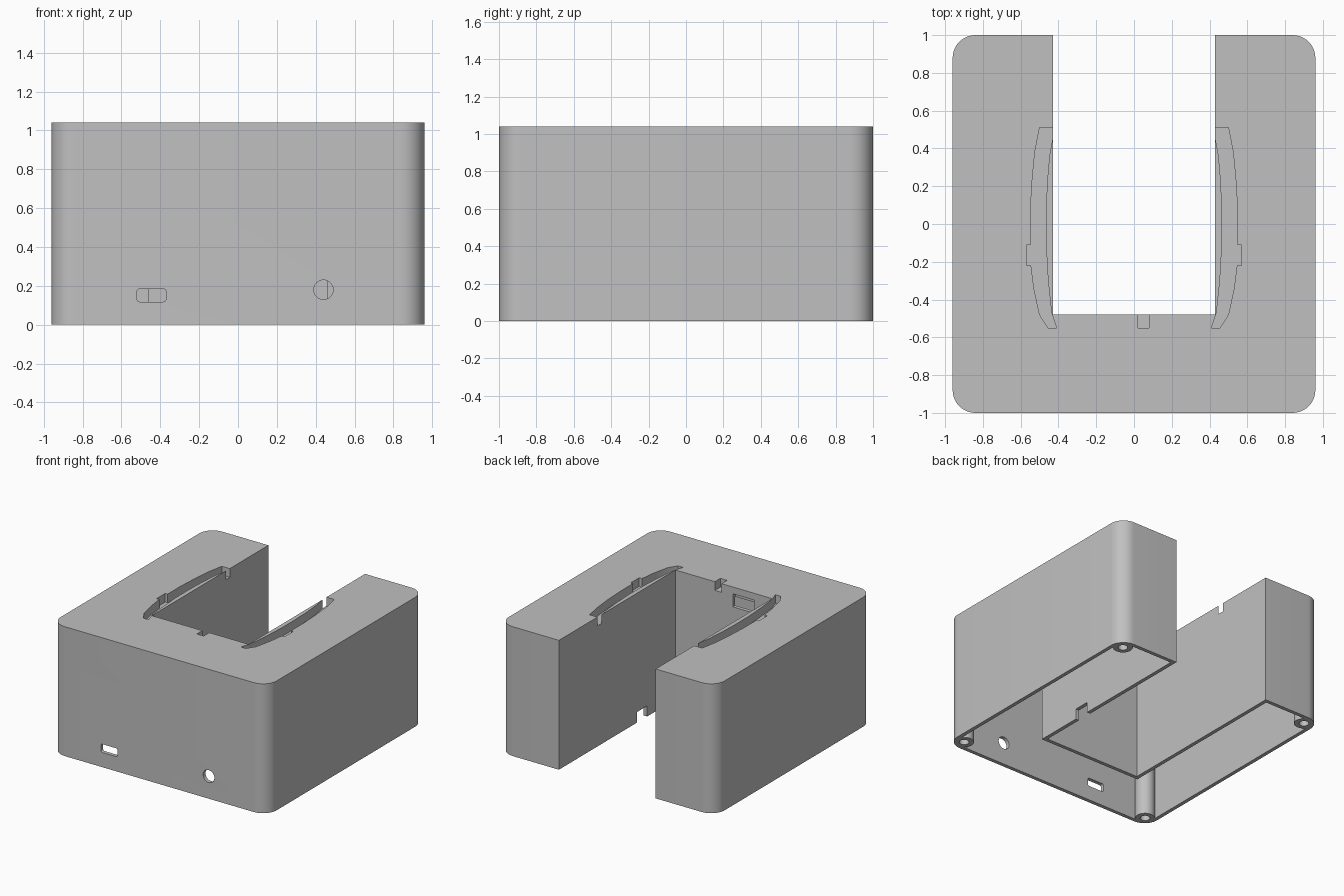
import bpy
import bmesh
from math import cos, sin, radians, pi

cube = bpy.data.objects.get("Cube")
if cube:
    bpy.data.objects.remove(cube, do_unlink=True)

W, D, H = 0.96, 1.0, 1.04      # half width, half depth, height
SLOT_X, SLOT_Y = 0.43, -0.48   # half width and inner end of the open slot
WALL, TOP, POCKET = 0.03, 0.09, 0.07

grey = bpy.data.materials.new("plain grey")
grey.use_nodes = True
grey.diffuse_color = (0.53, 0.53, 0.53, 1)
grey.node_tree.nodes["Principled BSDF"].inputs["Base Color"].default_value = grey.diffuse_color


def rounded_rect(x0, y0, x1, y1, r, steps=10):
    """Counter-clockwise outline starting on the top left corner."""
    centres = [(x0 + r, y1 - r), (x0 + r, y0 + r), (x1 - r, y0 + r), (x1 - r, y1 - r)]
    pts = []
    for k, (cx, cy) in enumerate(centres):
        for i in range(steps + 1):
            a = pi / 2 * (k + 1 + i / steps)
            pts.append((cx + r * cos(a), cy + r * sin(a)))
    return pts


def circle(cx, cy, r, n=32):
    return [(cx + r * cos(2 * pi * i / n), cy + r * sin(2 * pi * i / n)) for i in range(n)]


def rect(x0, y0, x1, y1):
    return [(x0, y0), (x1, y0), (x1, y1), (x0, y1)]


def u_outline(inset):
    """Rounded block with a slot open to the back, offset inwards."""
    w, d, s, e = W - inset, D - inset, SLOT_X + inset, SLOT_Y - inset
    return rounded_rect(-w, -d, w, d, 0.12 - inset) + [(s, d), (s, e), (-s, e), (-s, d)]


def prism(name, outline, lo, hi, axis="z"):
    """Extrude an outline along z, y or x."""
    place = {"z": lambda a, b, t: (a, b, t),
             "y": lambda a, b, t: (a, t, b),
             "x": lambda a, b, t: (t, a, b)}[axis]
    bm = bmesh.new()
    face = bm.faces.new([bm.verts.new(place(a, b, lo)) for a, b in outline])
    new = bmesh.ops.extrude_face_region(bm, geom=[face])["geom"]
    shift = place(0, 0, hi - lo)
    bmesh.ops.translate(bm, vec=shift, verts=[v for v in new if isinstance(v, bmesh.types.BMVert)])
    bmesh.ops.recalc_face_normals(bm, faces=bm.faces)
    mesh = bpy.data.meshes.new(name)
    bm.to_mesh(mesh)
    bm.free()
    mesh.materials.append(grey)
    obj = bpy.data.objects.new(name, mesh)
    bpy.context.collection.objects.link(obj)
    return obj


def combine(target, other, operation):
    """Apply one boolean and discard the helper."""
    mod = target.modifiers.new("combine", "BOOLEAN")
    mod.operation, mod.solver, mod.object = operation, "EXACT", other
    bpy.context.view_layer.update()
    graph = bpy.context.evaluated_depsgraph_get()
    mesh = bpy.data.meshes.new_from_object(target.evaluated_get(graph))
    target.modifiers.clear()
    target.data = mesh
    bpy.data.objects.remove(other, do_unlink=True)


def cut(*args):
    cutter = prism("cutter", *args)
    cutter.hide_render = True
    combine(housing, cutter, "DIFFERENCE")


# Hollow housing, open underneath
housing = prism("housing", u_outline(0), 0, H)
cut(u_outline(WALL), -0.1, H - TOP)

# Screw posts in the outer corners
inset = 0.088
posts = [(sx * (W - inset), sy * (D - inset)) for sx in (-1, 1) for sy in (-1, 1)]
for x, y in posts:
    combine(housing, prism("post", circle(x, y, 0.073), 0, H - TOP / 2), "UNION")
for x, y in posts:
    cut(circle(x, y, 0.036, 24), -0.1, 0.4)

# Curved pockets in the top, one beside each slot edge
pocket = [(0.40, 0.51), (0.50, 0.51), (0.525, 0.38), (0.54, 0.22), (0.549, 0.05),
          (0.549, -0.11), (0.57, -0.11), (0.57, -0.22), (0.545, -0.22), (0.53, -0.34),
          (0.50, -0.48), (0.455, -0.55), (0.41, -0.55), (0.437, -0.47), (0.455, -0.3),
          (0.465, -0.12), (0.466, 0.05), (0.46, 0.22), (0.448, 0.36), (0.43, 0.46), (0.40, 0.46)]
for side in (-1, 1):
    cut([(side * x, y) for x, y in pocket], H - POCKET, H + 0.1)

# Small notch in the top of the slot end wall
cut(rect(0.02, -0.55, 0.08, SLOT_Y + 0.05), H - POCKET, H + 0.1)

# Front wall openings: rounded port and round hole
cut(rounded_rect(-0.52, 0.118, -0.37, 0.185, 0.015, 4), -D - 0.1, -D + 0.1, "y")
cut(circle(0.44, 0.18, 0.05), -D - 0.1, -D + 0.1, "y")

# Window in the slot end wall
cut(rect(-0.27, 0.88, -0.08, 0.985), SLOT_Y - WALL - 0.002, SLOT_Y + 0.1, "y")

# Cable notch at the bottom of one slot side wall
cut(rect(-0.12, -0.1, 0.01, 0.085), SLOT_X - 0.1, SLOT_X + 0.06, "x")

# Smooth curved corners, sharp edges elsewhere
for o in bpy.context.selected_objects:
    o.select_set(False)
housing.select_set(True)
bpy.context.view_layer.objects.active = housing
bpy.ops.object.shade_smooth_by_angle(angle=radians(30))
